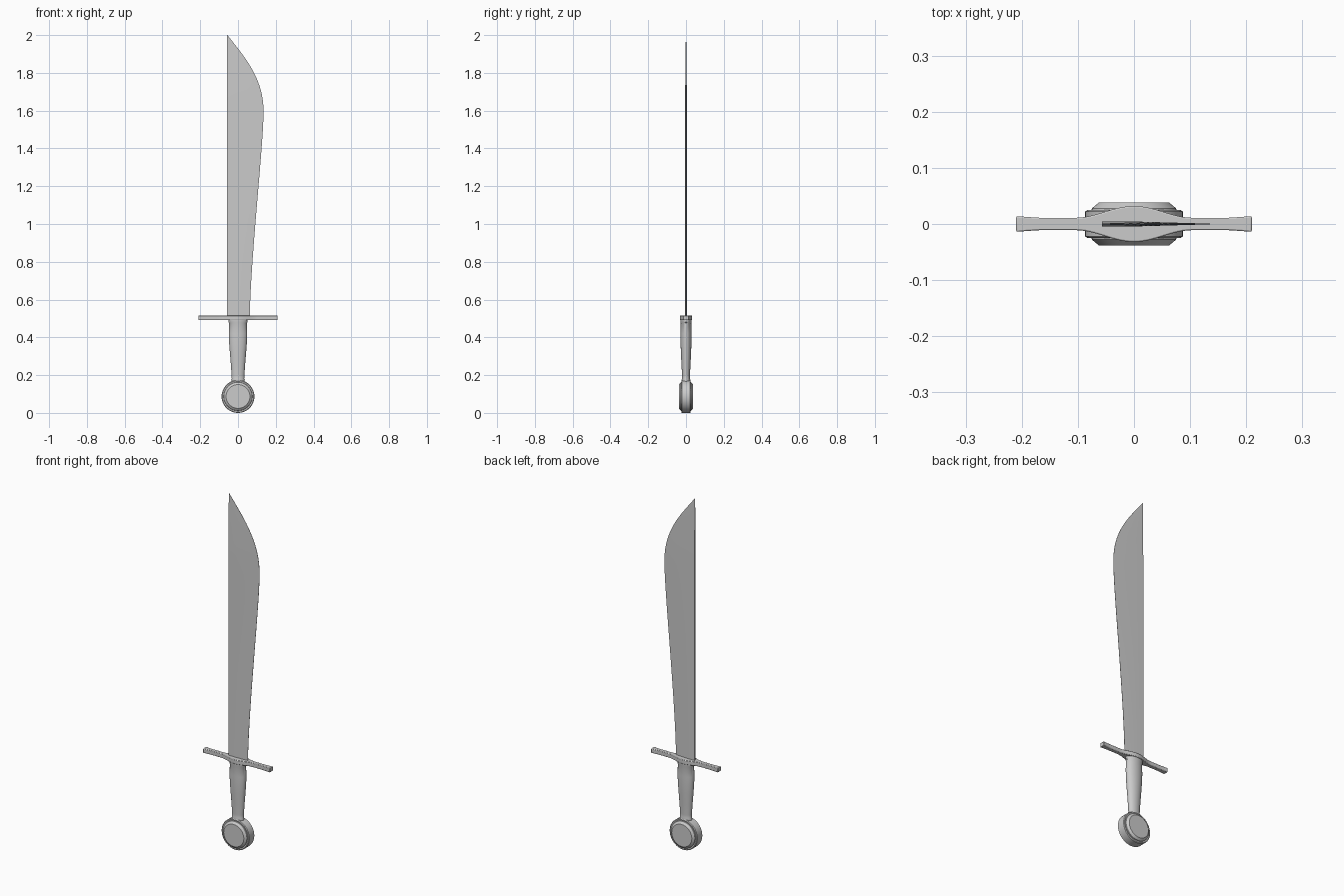
import bpy, bmesh, math
from mathutils import Vector, Matrix
from mathutils.geometry import interpolate_bezier

cube = bpy.data.objects.get("Cube")
if cube:
    bpy.data.objects.remove(cube, do_unlink=True)

steel = bpy.data.materials.new("grey_steel")
steel.use_nodes = True
steel.diffuse_color = (0.6, 0.6, 0.6, 1)
steel.node_tree.nodes["Principled BSDF"].inputs["Base Color"].default_value = (0.6, 0.6, 0.6, 1)


def loft(name, rings, bevel=0, angle=35):
    """Skin a list of equal closed rings and cap both ends."""
    bm = bmesh.new()
    rows = [[bm.verts.new(p) for p in ring] for ring in rings]
    n = len(rows[0])
    for a, b in zip(rows, rows[1:]):
        for i in range(n):
            j = (i + 1) % n
            bm.faces.new((a[i], a[j], b[j], b[i]))
    bm.faces.new(rows[0][::-1])
    bm.faces.new(rows[-1])
    bmesh.ops.recalc_face_normals(bm, faces=bm.faces)
    mesh = bpy.data.meshes.new(name)
    bm.to_mesh(mesh)
    bm.free()
    mesh.materials.append(steel)
    obj = bpy.data.objects.new(name, mesh)
    bpy.context.collection.objects.link(obj)
    if bevel:
        mod = obj.modifiers.new("soft_edges", "BEVEL")
        mod.width = bevel
        mod.segments = 2
        mod.limit_method = "ANGLE"
    bpy.ops.object.select_all(action="DESELECT")
    obj.select_set(True)
    bpy.context.view_layer.objects.active = obj
    bpy.ops.object.shade_smooth_by_angle(angle=math.radians(angle))
    return obj


def ellipse(rx, ry, z, n=32):
    return [(rx * math.cos(2 * math.pi * i / n), ry * math.sin(2 * math.pi * i / n), z)
            for i in range(n)]


# Blade: straight thick back, flat band, then a long taper to the curved edge
BACK = -0.057
edge = interpolate_bezier(Vector((0.062, 0.505)), Vector((0.068, 0.85)),
                          Vector((0.14, 1.46)), Vector((0.135, 1.61)), 16)
edge += interpolate_bezier(Vector((0.135, 1.61)), Vector((0.13, 1.78)),
                           Vector((0.03, 1.89)), Vector((BACK + 0.001, 2.0)), 20)[1:]
blade = []
for x, z in edge:
    t = 0.0045 * min(1, 0.2 + 0.8 * (2 - z) / 0.31)
    ridge = BACK + (x - BACK) * min(0.45, 0.055 / (x - BACK))
    blade.append([(BACK, -t, z), (ridge, -t, z), (x, -0.0006, z),
                  (x, 0.0006, z), (ridge, t, z), (BACK, t, z)])
loft("blade", blade, angle=20)

# Crossguard: square bar swelling around the grip and flaring at the tips
guard = []
for i in range(-24, 25):
    x = 0.21 * i / 24
    a = abs(x)
    swell = 0.021 * (0.5 + 0.5 * math.cos(math.pi * min(1, a / 0.105)))
    half = 0.011 + swell + 0.003 * max(0, (a - 0.17) / 0.04)
    guard.append([(x, -half, 0.491), (x, half, 0.491), (x, half, 0.515), (x, -half, 0.515)])
loft("crossguard", guard, bevel=0.0025)

# Grip: oval handle narrowing to the pommel, with a collar at each end
grip = [(0.033, 0.021, 0.16), (0.036, 0.023, 0.175), (0.033, 0.021, 0.182),
        (0.034, 0.021, 0.2), (0.038, 0.024, 0.26), (0.043, 0.027, 0.32),
        (0.047, 0.029, 0.37), (0.049, 0.029, 0.42), (0.047, 0.028, 0.475),
        (0.051, 0.029, 0.48), (0.051, 0.029, 0.495)]
loft("grip", [ellipse(*g) for g in grip])

# Pommel: upright disc with a chamfered boss on both faces
half_profile = [(0.063, 0.038), (0.075, 0.028), (0.076, 0.024), (0.083, 0.025), (0.087, 0.022)]
profile = half_profile + [(r, -y) for r, y in reversed(half_profile)]
pommel = loft("pommel", [ellipse(r, r, y, 48) for r, y in profile], angle=30)
pommel.data.transform(Matrix.Translation((0, 0, 0.087)) @ Matrix.Rotation(math.pi / 2, 4, "X"))
